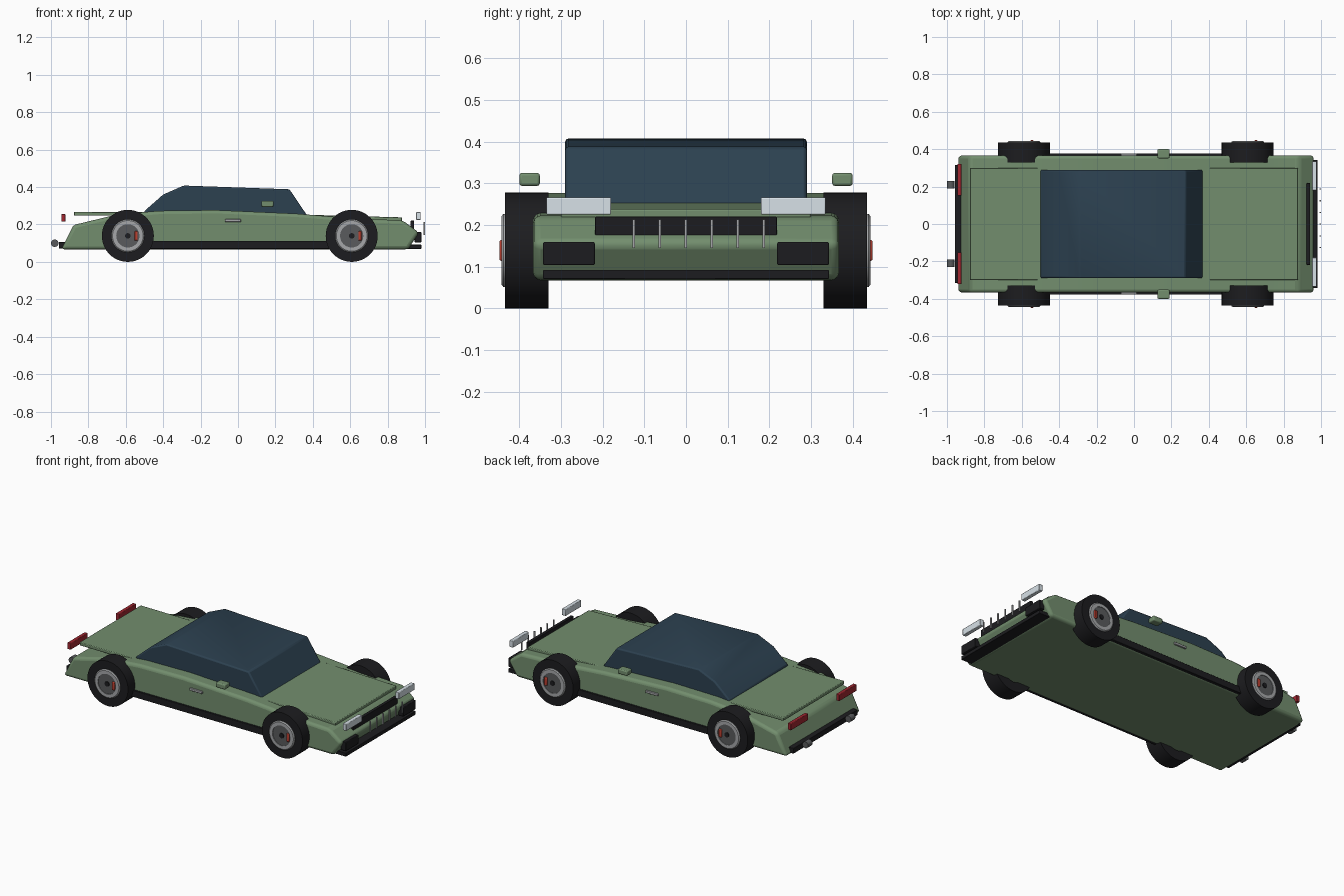
import bpy, bmesh, math
from mathutils import Matrix

if "Cube" in bpy.data.objects:
    bpy.data.objects.remove(bpy.data.objects["Cube"])


def mat(name, r, g, b):
    m = bpy.data.materials.new(name)
    m.diffuse_color = (r, g, b, 1)
    m.use_nodes = True
    m.node_tree.nodes["Principled BSDF"].inputs["Base Color"].default_value = m.diffuse_color
    return m


GREEN = mat("body_green", 0.17, 0.27, 0.155)
GLASS = mat("dark_glass", 0.025, 0.052, 0.08)
BLACK = mat("black_trim", 0.012, 0.012, 0.014)
CHROME = mat("chrome", 0.38, 0.39, 0.40)
STEEL = mat("dark_steel", 0.1, 0.105, 0.11)
LAMP = mat("lamp_white", 0.68, 0.75, 0.8)
RED = mat("lamp_red", 0.36, 0.02, 0.03)
CALIPER = mat("caliper_red", 0.5, 0.05, 0.03)


def finish(name, bm, material, bevel=0.0, segs=2):
    bmesh.ops.recalc_face_normals(bm, faces=bm.faces)
    me = bpy.data.meshes.new(name)
    bm.to_mesh(me)
    bm.free()
    me.materials.append(material)
    ob = bpy.data.objects.new(name, me)
    bpy.context.collection.objects.link(ob)
    if bevel:
        mod = ob.modifiers.new("bevel", 'BEVEL')
        mod.width, mod.segments = bevel, segs
        mod.limit_method = 'ANGLE'
        mod.angle_limit = math.radians(25)
    bpy.context.view_layer.objects.active = ob
    bpy.ops.object.select_all(action='DESELECT')
    ob.select_set(True)
    bpy.ops.object.shade_smooth_by_angle(angle=math.radians(30))
    return ob


def box(name, x, y, z, material, bevel=0.0):
    """Box from (min, max) ranges on each axis."""
    bm = bmesh.new()
    bmesh.ops.create_cube(bm, size=1)
    for v in bm.verts:
        for i, (a, b) in enumerate((x, y, z)):
            v.co[i] = (a + b) / 2 + v.co[i] * (b - a)
    return finish(name, bm, material, bevel)


def pair(name, x, y, z, material, bevel=0.0):
    box(name + "_left", x, y, z, material, bevel)
    box(name + "_right", x, (-y[1], -y[0]), z, material, bevel)


def extrude(name, profile, half, material, bevel, segs=2):
    """Side profile (x, z) extruded across y."""
    bm = bmesh.new()
    f = bm.faces.new([bm.verts.new((x, -half, z)) for x, z in profile])
    r = bmesh.ops.extrude_face_region(bm, geom=[f])
    for v in r["geom"]:
        if isinstance(v, bmesh.types.BMVert):
            v.co.y = half
    return finish(name, bm, material, bevel, segs)


def lathe(name, profile, centre, material, steps=48):
    """Closed (radius, y) profile spun around the y axis."""
    bm = bmesh.new()
    vs = [bm.verts.new((r, y, 0)) for r, y in profile]
    es = [bm.edges.new((vs[i], vs[(i + 1) % len(vs)])) for i in range(len(vs))]
    bmesh.ops.spin(bm, geom=vs + es, cent=(0, 0, 0), axis=(0, 1, 0),
                   angle=math.tau, steps=steps)
    bmesh.ops.remove_doubles(bm, verts=bm.verts, dist=1e-5)
    bm.transform(Matrix.Translation(centre))
    return finish(name, bm, material)


def disc(name, centre, radius, depth, material, sides=32):
    bm = bmesh.new()
    bmesh.ops.create_cone(bm, cap_ends=True, segments=sides, radius1=radius,
                          radius2=radius, depth=depth)
    bm.transform(Matrix.Translation(centre) @ Matrix.Rotation(math.pi / 2, 4, 'X'))
    return finish(name, bm, material)


# Lower body, cabin, lids
extrude("body", [(-0.945, 0.067), (0.91, 0.067), (0.967, 0.157), (0.88, 0.222),
                 (0.62, 0.232), (0.31, 0.258), (-0.12, 0.277), (-0.42, 0.273),
                 (-0.64, 0.255), (-0.88, 0.197)], 0.367, GREEN, 0.018, 3)
extrude("cabin_glass", [(-0.50, 0.24), (0.375, 0.24), (0.275, 0.388),
                        (-0.29, 0.408), (-0.40, 0.36), (-0.50, 0.272)],
        0.29, GLASS, 0.008)
extrude("hood", [(0.36, 0.225), (0.877, 0.217), (0.877, 0.238), (0.36, 0.252)],
        0.30, GREEN, 0.004)
extrude("boot_lid", [(-0.877, 0.247), (-0.5, 0.247), (-0.5, 0.266), (-0.877, 0.268)],
        0.30, GREEN, 0.004)

# Side trim
pair("side_skirt", (-0.53, 0.53), (0.355, 0.378), (0.07, 0.112), BLACK, 0.003)
pair("door_handle", (-0.07, 0.016), (0.362, 0.377), (0.213, 0.228), CHROME, 0.003)
pair("wing_mirror", (0.125, 0.19), (0.351, 0.4), (0.294, 0.325), GREEN, 0.006)

# Nose
pair("headlight", (0.952, 0.977), (0.18, 0.335), (0.225, 0.266), LAMP, 0.003)
pair("front_intake", (0.945, 0.98), (0.219, 0.343), (0.104, 0.159), BLACK, 0.003)
box("grille", (0.922, 0.942), (-0.218, 0.218), (0.168, 0.22), BLACK, 0.002)
box("front_lip", (0.90, 0.98), (-0.343, 0.343), (0.07, 0.092), BLACK, 0.002)
for i in range(6):
    y = -0.126 + i * 0.0625
    box(f"grille_bar_{i + 1}", (0.992, 1.0), (y - 0.003, y + 0.003),
        (0.145, 0.213), CHROME)

# Tail
pair("tail_light", (-0.945, -0.923), (0.152, 0.322), (0.215, 0.256), RED, 0.003)
box("rear_diffuser", (-0.958, -0.92), (-0.315, 0.315), (0.072, 0.105), BLACK, 0.002)
for s, side in ((1, "left"), (-1, "right")):
    disc(f"exhaust_{side}", (-0.98, s * 0.21, 0.1), 0.02, 0.042, STEEL, 20)

# Wheels
for x, end in ((-0.589, "rear"), (0.608, "front")):
    for s, side in ((1, "left"), (-1, "right")):
        n = f"{end}_{side}"
        c = (x, 0, 0.139)
        lathe(f"tyre_{n}", [(0.08, s * 0.33), (0.139, s * 0.33),
                            (0.139, s * 0.435), (0.08, s * 0.435)], c, BLACK)
        lathe(f"rim_{n}", [(0.062, s * 0.34), (0.088, s * 0.34), (0.088, s * 0.438),
                           (0.082, s * 0.443), (0.062, s * 0.443)], c, CHROME)
        disc(f"brake_disc_{n}", (x, s * 0.387, 0.139), 0.064, 0.105, STEEL)
        disc(f"hub_{n}", (x, s * 0.42, 0.139), 0.015, 0.05, BLACK, 16)
        y = sorted((s * 0.42, s * 0.448))
        box(f"caliper_{n}", (x + 0.035, x + 0.053), y, (0.114, 0.164), CALIPER, 0.004)
